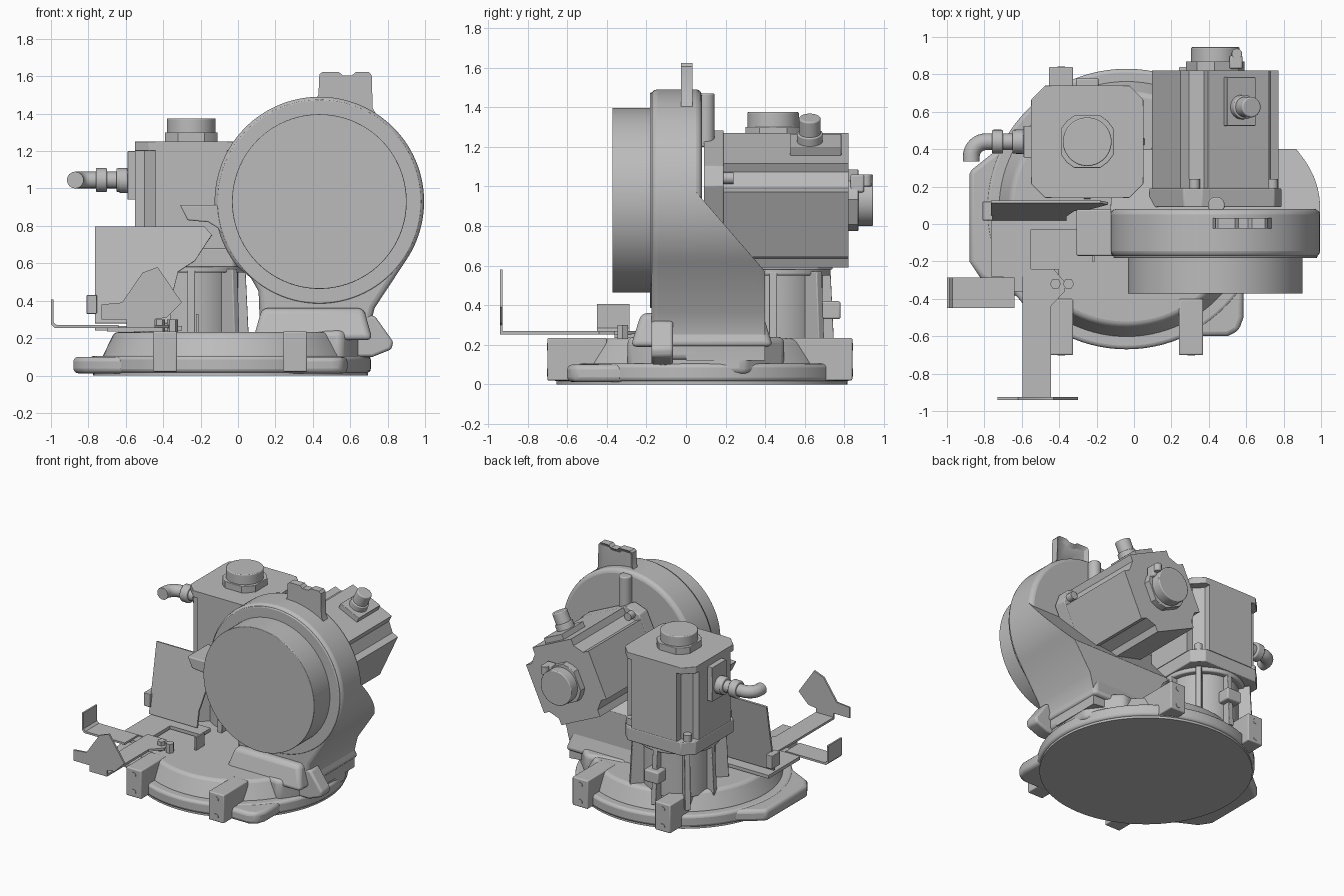
import bpy, bmesh, math
from mathutils import Matrix, Vector

if "Cube" in bpy.data.objects:
    bpy.data.objects.remove(bpy.data.objects["Cube"])

grey = bpy.data.materials.new("machine grey")
grey.use_nodes = True
grey.diffuse_color = (0.5, 0.5, 0.5, 1)
grey.node_tree.nodes["Principled BSDF"].inputs["Base Color"].default_value = (0.5, 0.5, 0.5, 1)
made = []
I = Matrix.Identity(4)


def finish(name, bm, bevel=0, m=I):
    bmesh.ops.recalc_face_normals(bm, faces=bm.faces)
    bm.transform(m)
    mesh = bpy.data.meshes.new(name)
    bm.to_mesh(mesh)
    bm.free()
    ob = bpy.data.objects.new(name, mesh)
    bpy.context.collection.objects.link(ob)
    mesh.materials.append(grey)
    if bevel:
        mod = ob.modifiers.new("soft edge", "BEVEL")
        mod.width, mod.segments, mod.limit_method = bevel, 3, "ANGLE"
        mod.angle_limit = math.radians(40)
    made.append(ob)
    return ob


def prism_bm(pts, axis, a, b, taper=1.0):
    """Extrude a 2D outline from a to b along an axis, optionally tapering it."""
    put = {"x": lambda u, v, h: (h, u, v), "y": lambda u, v, h: (u, h, v),
           "z": lambda u, v, h: (u, v, h)}[axis]
    cu = sum(p[0] for p in pts) / len(pts)
    cv = sum(p[1] for p in pts) / len(pts)
    bm = bmesh.new()
    low = [bm.verts.new(put(u, v, a)) for u, v in pts]
    top = [bm.verts.new(put(cu + (u - cu) * taper, cv + (v - cv) * taper, b)) for u, v in pts]
    bm.faces.new(low)
    bm.faces.new(top)
    for i in range(len(pts)):
        j = (i + 1) % len(pts)
        bm.faces.new((low[i], low[j], top[j], top[i]))
    return bm


def prism(name, pts, axis, a, b, bevel=0, taper=1.0, m=I):
    return finish(name, prism_bm(pts, axis, a, b, taper), bevel, m)


def rect(u0, u1, v0, v1):
    return [(u0, v0), (u1, v0), (u1, v1), (u0, v1)]


def box(name, x0, x1, y0, y1, z0, z1, bevel=0, m=I):
    return prism(name, rect(x0, x1, y0, y1), "z", z0, z1, bevel, 1, m)


def arc(cx, cy, r, d0=0, d1=360, n=64):
    full = d1 - d0 == 360
    steps = [math.radians(d0 + (d1 - d0) * i / n) for i in range(n if full else n + 1)]
    return [(cx + r * math.cos(t), cy + r * math.sin(t)) for t in steps]


def cyl(name, cu, cv, r, axis, a, b, bevel=0, m=I, n=48, taper=1.0):
    return prism(name, arc(cu, cv, r, n=n), axis, a, b, bevel, taper, m)


# Round base with raised deck
BX, BY = -0.04, 0.08
cyl("base_underside", BX, BY, 0.735, "z", 0, 0.03, n=96)
cyl("base_flange", BX, BY, 0.75, "z", 0.015, 0.105, 0.02, n=96)
cyl("base_deck", BX, BY, 0.69, "z", 0.09, 0.232, 0.02, n=96, taper=0.9)
prism("side_ear", [(-0.6, -0.4), (-0.82, -0.29), (-0.88, -0.2), (-0.88, 0.28),
                   (-0.78, 0.36), (-0.6, 0.5)], "z", 0.012, 0.1, 0.025)
prism("front_ear", [(0.2, -0.6), (0.5, -0.6), (0.56, -0.57), (0.585, -0.5),
                    (0.585, -0.3), (0.3, -0.2)], "z", 0.012, 0.1, 0.025)

# Four bolted mounting feet
for x in (-0.39, 0.305):
    for side, y_in, y_out in (("front", -0.4, -0.7), ("back", 0.5, 0.84)):
        lo, hi = sorted((y_in, y_out))
        box(side + "_foot", x - 0.065, x + 0.065, lo, hi, 0.02, 0.235, 0.008)
        step = 0.003 if y_out > 0 else -0.003
        for z in (0.06, 0.19):
            cyl("foot_bolt", x, z, 0.02, "y", y_out - step, y_out + step, n=20)

# Wheel housing flowing down into a pedestal
WX, WZ = 0.435, 0.93
outline = arc(WX, WZ, 0.56, -34, 218, 80) + [
    (0.07, 0.52), (0.11, 0.45), (0.12, 0.18), (0.7, 0.12), (0.7, 0.24), (0.73, 0.36)]
prism("wheel_housing", outline, "y", -0.175, 0.08, 0.03)
bm = prism_bm(outline, "y", 0, 0.4)
bmesh.ops.bisect_plane(bm, geom=bm.verts[:] + bm.edges[:] + bm.faces[:], plane_co=(0, 0.07, 0.95),
                       plane_no=(0, 0.38, 0.33), clear_outer=True)
bmesh.ops.holes_fill(bm, edges=[e for e in bm.edges if e.is_boundary], sides=0)
finish("pedestal", bm, 0.02)
prism("pedestal_flare", rect(0.08, 0.72, -0.28, 0.44), "z", 0.19, 0.36, 0.03, 0.85)
prism("pedestal_foot", [(0.3, -0.25), (0.55, -0.3), (0.68, -0.12), (0.7, 0.3), (0.5, 0.5),
                        (0.2, 0.45)], "z", 0.05, 0.24, 0.03)
prism("pedestal_lug", [(0.62, 0.1), (0.72, 0.1), (0.82, 0.14), (0.83, 0.18), (0.73, 0.32),
                       (0.62, 0.32)], "y", -0.175, -0.065, 0.015)
prism("side_lug", [(-0.31, 0.912), (-0.08, 0.912), (0.0, 0.66), (-0.06, 0.72), (-0.11, 0.79),
                   (-0.16, 0.82), (-0.27, 0.83)], "y", -0.17, 0.078, 0.008)
cyl("wheel_rim", WX, WZ, 0.545, "y", -0.182, -0.12, 0.006, n=96)
cyl("wheel", WX, WZ, 0.467, "y", -0.372, -0.1, 0.004, n=96)

# Lifting eye with a pocket in its back
bm = prism_bm([(0.39, 1.44), (0.43, 1.5), (0.435, 1.61), (0.45, 1.622), (0.54, 1.622), (0.56, 1.605),
               (0.61, 1.605), (0.63, 1.622), (0.7, 1.622), (0.715, 1.605), (0.72, 1.43),
               (0.76, 1.36), (0.4, 1.36)], "y", -0.025, 0.032)
bm.normal_update()
bmesh.ops.recalc_face_normals(bm, faces=bm.faces)
back = [f for f in bm.faces if f.normal.y > 0.9]
bmesh.ops.inset_region(bm, faces=back, thickness=0.03, depth=-0.02)
finish("lifting_eye", bm)
cyl("vent_plug", 0.44, 0.1, 0.045, "z", 1.2, 1.47, 0.008)


def motor(name, m, h, length, conn, cap):
    """Square motor with notched corners, end encoder and side connector; runs along local z."""
    def ring(*corner):
        pts = []
        for k in range(4):
            c, s = (1, 0, -1, 0)[k], (0, 1, 0, -1)[k]
            pts += [(u * c - v * s, u * s + v * c) for u, v in corner]
        return pts
    k = h - 0.11
    notched = ring((h, k), (h - 0.05, k), (k, h - 0.05), (k, h))
    chamfered = ring((h, h - 0.075), (h - 0.075, h))
    prism(name + "_body", notched, "z", 0.1, length, 0, 1, m)
    prism(name + "_flange", chamfered, "z", 0, 0.1, 0.006, 1, m)
    if cap:
        prism(name + "_cap", chamfered, "z", length - 0.05, length, 0.004, 1, m)
    # Corner bolts
    for sx in (-1, 1):
        for sy in (-1, 1):
            cyl(name + "_bolt", sx * (h - 0.06), sy * (h - 0.06), 0.03, "z", 0.08, 0.15, 0, m, 12)
    # Encoder
    prism(name + "_encoder_base", ring((0.14, -0.07), (0.14, 0.07), (0.11, 0.11)), "z",
          length - 0.01, length + 0.05, 0.004, 1, m)
    cyl(name + "_encoder", 0, 0, 0.13, "z", length, length + 0.125, 0.006, m)
    # Connector
    box(name + "_connector_plate", -h - 0.04, 0.02 - h, -0.085, 0.085, conn - 0.13, conn + 0.13, 0.004, m)
    cyl(name + "_connector_collar", 0, conn - 0.03, 0.065, "x", -h - 0.085, -h, 0.006, m, 32)


m1 = Matrix.Translation((-0.25, 0.44, 0.58))
motor("upright_motor", m1, 0.3, 0.67, 0.49, True)
t = math.radians(25)
s, c = math.sin(t), math.cos(t)
m2 = Matrix(((-s, -c, 0, WX), (0, 0, 1, 0.09), (-c, s, 0, WZ), (0, 0, 0, 1)))
motor("tilted_motor", m2, 0.29, 0.73, 0.565, False)
cyl("tilted_motor_plug", 0, 0.535, 0.055, "x", -0.46, -0.3, 0.008, m2, 32)
box("encoder_clamp", 0.51, 0.58, 0.83, 0.9, 0.97, 1.06, 0.01)
cyl("encoder_screw", 0.55, 0.91, 0.028, "z", 1.0, 1.06, 0.004, n=20)

# Elbow cable outlet
curve = bpy.data.curves.new("cable_elbow", "CURVE")
curve.dimensions, curve.bevel_depth, curve.bevel_resolution = "3D", 0.045, 6
curve.use_fill_caps = True
line = curve.splines.new("POLY")
path = [(-0.56, 0.44)] + arc(-0.79, 0.36, 0.08, 90, 180, 10) + [(-0.87, 0.335)]
line.points.add(len(path) - 1)
for p, (x, y) in zip(line.points, path):
    p.co = (x, y, 1.045, 1)
elbow = bpy.data.objects.new("cable_elbow", curve)
bpy.context.collection.objects.link(elbow)
curve.materials.append(grey)
for x0, x1 in ((-0.76, -0.7), (-0.65, -0.59)):
    cyl("cable_nut", 0.44, 1.045, 0.064, "x", x0, x1, 0.008, n=24)

# Ribbed column under the upright motor
cyl("motor_column", -0.25, 0.44, 0.25, "z", 0.2, 0.58, 0.01, n=64)
cyl("column_collar", -0.25, 0.44, 0.29, "z", 0.55, 0.6, 0.01, n=64)
for k in range(8):
    turn = Matrix.Translation((-0.25, 0.44, 0)) @ Matrix.Rotation(k * math.pi / 4, 4, "Z")
    reach = 0.33 if k % 2 else 0.29
    prism("column_rib", [(0.1, 0.15), (reach + 0.02, 0.15), (reach, 0.57), (0.1, 0.57)], "y",
          -0.02, 0.02, 0.005, 1, turn)
box("column_socket", -0.31, -0.19, 0.68, 0.78, 0.33, 0.42, 0.01)

# Sheet metal guard beside the wheel
lean = Matrix.Translation((0, 0.02, 0.28)) @ Matrix.Rotation(math.radians(-10), 4, "X")
prism("guard_plate", [(-0.765, 0), (-0.765, 0.525), (-0.18, 0.525), (-0.14, 0.48), (-0.23, 0.34),
                      (-0.32, 0.28), (-0.36, 0.12), (-0.36, 0)], "y", 0, 0.014, 0, 1, lean)
box("guard_flange", -0.81, -0.755, 0.02, 0.12, 0.33, 0.43, 0.004)
prism("guard_floor", [(-0.765, 0.1), (-0.765, -0.28), (-0.55, -0.28), (-0.55, -0.03),
                      (-0.3, -0.03), (-0.3, 0.1)], "z", 0.24, 0.265)

# Bent sheet brackets reaching out
prism("front_arm", [(-0.595, -0.935), (-0.445, -0.935), (-0.445, -0.44), (-0.37, -0.36),
                    (-0.37, -0.31), (-0.43, -0.24), (-0.595, -0.24)], "z", 0.253, 0.27)
prism("front_arm_plate", [(-0.73, 0.3), (-0.73, 0.38), (-0.62, 0.39), (-0.51, 0.55), (-0.43, 0.58),
                          (-0.3, 0.39), (-0.38, 0.31), (-0.445, 0.3), (-0.445, 0.253),
                          (-0.595, 0.253), (-0.595, 0.3)], "y", -0.94, -0.926)
prism("side_arm", [(-1, 0.405), (-1, 0.275), (-0.98, 0.255), (-0.64, 0.255), (-0.64, 0.27),
                   (-0.97, 0.27), (-0.987, 0.285), (-0.987, 0.405)], "y", -0.45, -0.285)
box("side_arm_link", -0.7, -0.4, -0.36, -0.24, 0.235, 0.258)
box("bracket_tab", -0.225, -0.212, -0.2, -0.1, 0.225, 0.33)
for x in (-0.42, -0.35):
    cyl("bracket_bolt", x, -0.32, 0.03, "z", 0.23, 0.3, n=6)

# Smooth shading with crisp edges
bpy.ops.object.select_all(action="DESELECT")
for ob in made:
    ob.select_set(True)
bpy.context.view_layer.objects.active = made[0]
bpy.ops.object.shade_smooth_by_angle(angle=math.radians(35))
